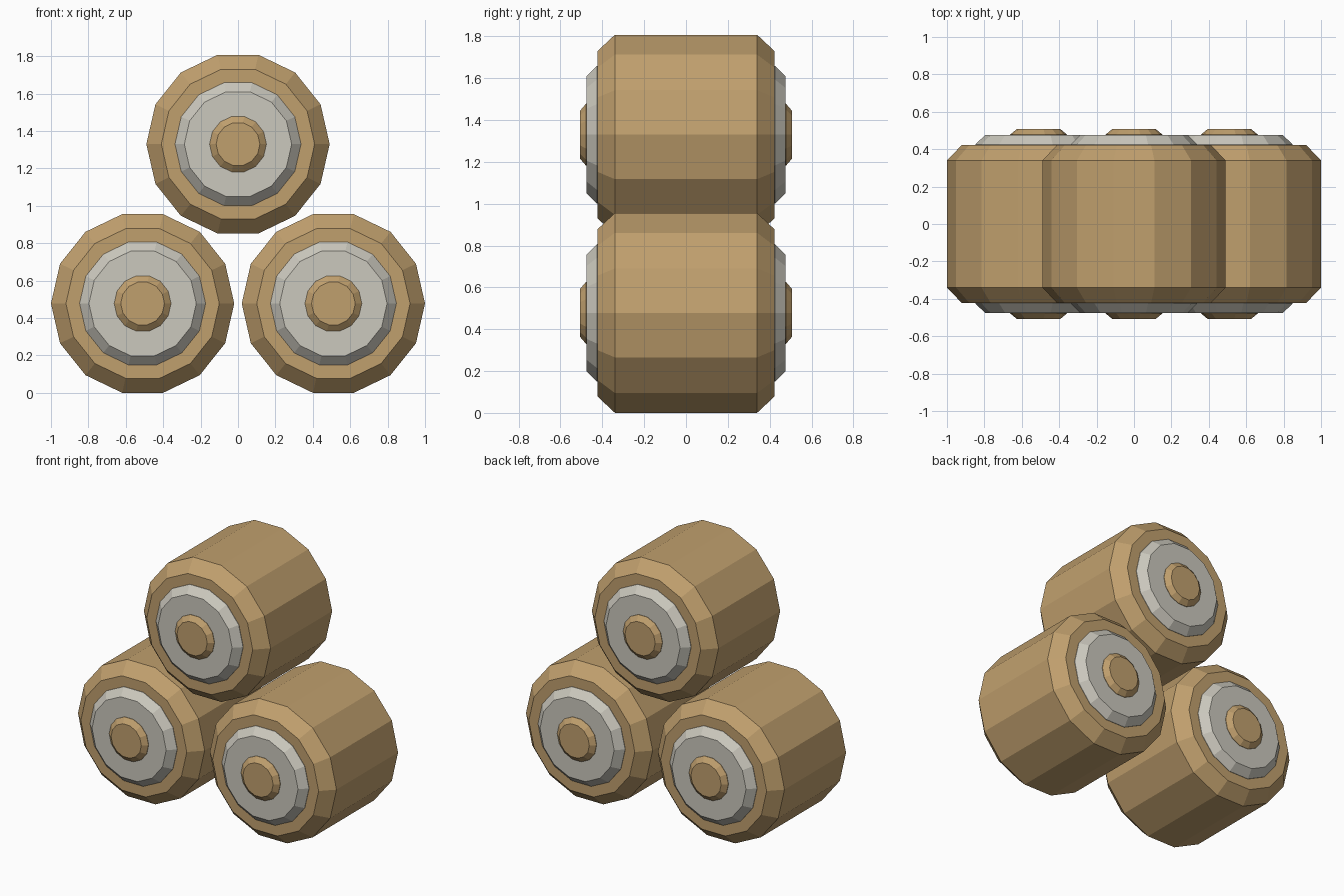
import bpy
import bmesh
from math import cos, sin, tau

SIDES = 14

cube = bpy.data.objects.get("Cube")
if cube:
    bpy.data.objects.remove(cube, do_unlink=True)


def make_material(name, rgb):
    mat = bpy.data.materials.new(name)
    mat.use_nodes = True
    mat.diffuse_color = (*rgb, 1)
    mat.node_tree.nodes["Principled BSDF"].inputs["Base Color"].default_value = (*rgb, 1)
    return mat


tan = make_material("tan", (0.53, 0.35, 0.155))
pale = make_material("pale_grey", (0.60, 0.58, 0.51))


def turned_part(name, profile, centre, mat):
    """Closed solid turned around the y axis from (radius, y) points."""
    bm = bmesh.new()
    rings = [[bm.verts.new((r * cos(tau * i / SIDES), y, r * sin(tau * i / SIDES)))
              for i in range(SIDES)] for r, y in profile]
    for a, b in zip(rings, rings[1:]):
        for i in range(SIDES):
            j = (i + 1) % SIDES
            bm.faces.new((a[i], a[j], b[j], b[i]))
    bm.faces.new(rings[0])
    bm.faces.new(rings[-1])
    bmesh.ops.recalc_face_normals(bm, faces=bm.faces)
    mesh = bpy.data.meshes.new(name)
    bm.to_mesh(mesh)
    bm.free()
    mesh.materials.append(mat)
    obj = bpy.data.objects.new(name, mesh)
    obj.location = (centre[0], 0, centre[1])
    bpy.context.collection.objects.link(obj)


# Three stacked rolls: two below, one on top
rolls = {"left": (0.51, 0.478), "right": (-0.51, 0.478), "top": (0, 1.33)}
for place, centre in rolls.items():
    # Chamfered body
    turned_part(place + "_roll_body",
                [(0.41, -0.423), (0.49, -0.34), (0.49, 0.34), (0.41, 0.423)], centre, tan)
    # Bevelled disc and hub on both ends
    for end, s in (("front", -1), ("back", 1)):
        turned_part(f"{place}_{end}_disc",
                    [(0.337, s * 0.42), (0.337, s * 0.426), (0.287, s * 0.475)], centre, pale)
        turned_part(f"{place}_{end}_hub",
                    [(0.152, s * 0.47), (0.152, s * 0.478), (0.117, s * 0.507)], centre, tan)
